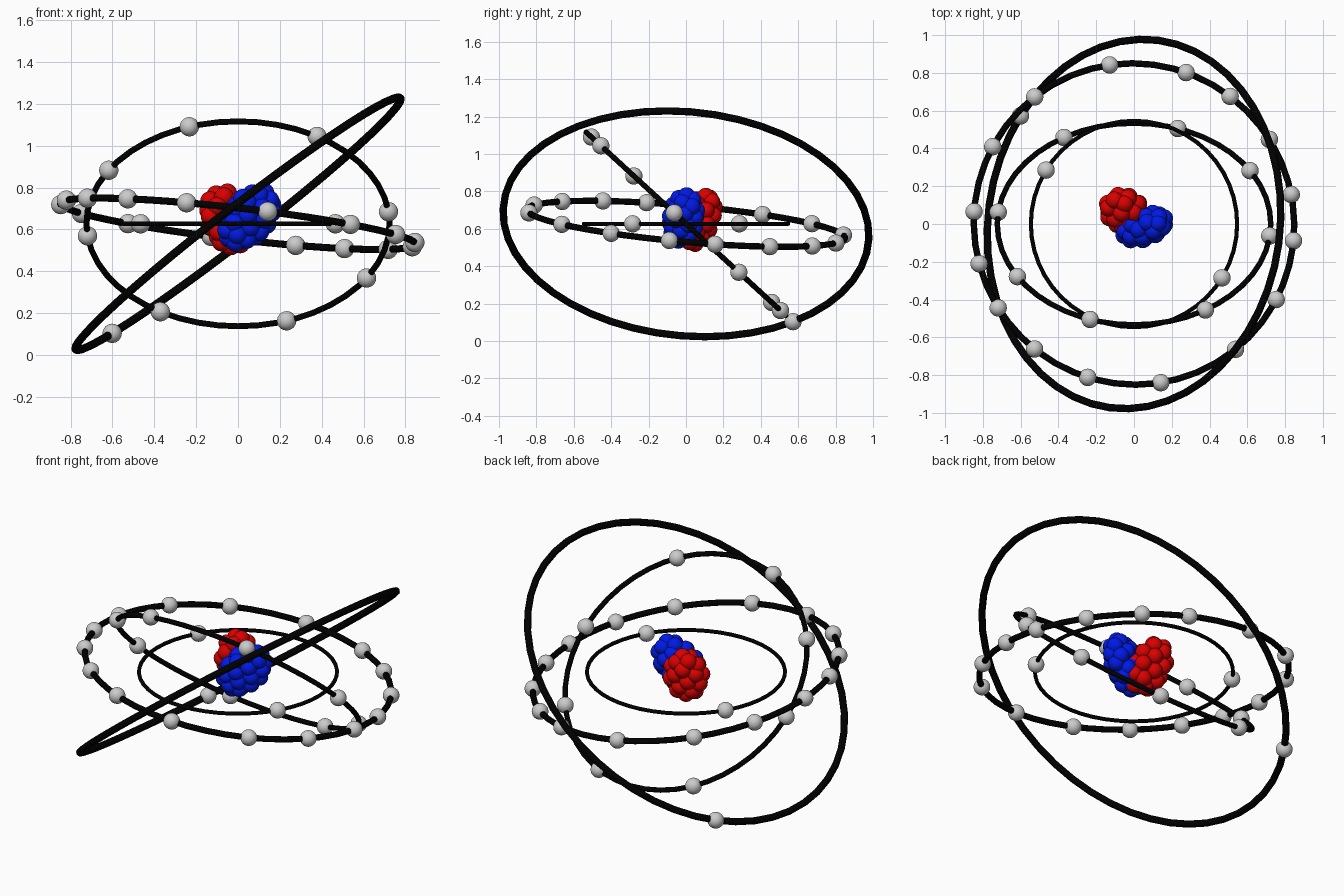
import bpy
from math import radians, cos, sin, pi, sqrt
from mathutils import Vector

if "Cube" in bpy.data.objects:
    bpy.data.objects.remove(bpy.data.objects["Cube"])

CENTER = Vector((0, 0, 0.627))
BALL_R = 0.046


def material(name, rgb):
    m = bpy.data.materials.new(name)
    m.diffuse_color = (*rgb, 1)
    m.use_nodes = True
    m.node_tree.nodes["Principled BSDF"].inputs["Base Color"].default_value = m.diffuse_color
    return m


black = material("black", (0, 0, 0))
red = material("red", (0.7, 0, 0))
blue = material("blue", (0, 0.01, 0.8))


def ball_mesh(name, mat=None):
    """Smooth sphere mesh shared by all balls of one kind."""
    bpy.ops.mesh.primitive_uv_sphere_add(segments=32, ring_count=16, radius=BALL_R)
    ob = bpy.context.object
    bpy.ops.object.shade_smooth()
    mesh = ob.data
    mesh.name = name
    if mat:
        mesh.materials.append(mat)
    bpy.data.objects.remove(ob)
    return mesh


def place(name, mesh, loc):
    ob = bpy.data.objects.new(name, mesh)
    ob.location = loc
    bpy.context.collection.objects.link(ob)


electron = ball_mesh("electron")
proton = ball_mesh("proton", red)
neutron = ball_mesh("neutron", blue)

# Orbits: radius, plane normal, compass angles of the electrons seen from above
orbits = [
    (0.546, (0, 0, 1), [-31.5, 148.5]),
    (0.724, (0, 0.676, 0.737), [65.3, 24.7, -5, -50.3, 245.3, 204.3, 175, 129]),
    (0.854, (0.115, 0.089, 1), [71, 53, 32, 10.6, -6, -28, -51, -80.4,
                                253.2, 231.5, 211.7, 194.4, 175.6, 151.3, 128, 98.7]),
    (0.981, (-0.61, 0.08, 0.788), [136.4]),
]
for i, (radius, normal, angles) in enumerate(orbits, 1):
    n = Vector(normal).normalized()
    # Orbit ring
    bpy.ops.mesh.primitive_torus_add(major_segments=48, minor_segments=12,
                                     major_radius=radius, minor_radius=radius * 0.02,
                                     location=CENTER,
                                     rotation=n.to_track_quat('Z', 'Y').to_euler())
    ring = bpy.context.object
    ring.name = f"orbit_ring_{i}"
    ring.data.materials.append(black)
    bpy.ops.object.shade_smooth()
    # Electrons on the ring
    for k, a in enumerate(angles, 1):
        c, s = cos(radians(a)), sin(radians(a))
        d = Vector((c, s, -(n.x * c + n.y * s) / n.z)).normalized()
        place(f"electron_{i}_{k}", electron, CENTER + d * radius)


def cluster(name, mesh, count, center, radii, lean, skew):
    """Balls spread evenly over a leaning ellipsoid, plus one in the middle."""
    place(f"{name}_core", mesh, center)
    for k in range(count):
        h = 1 - 2 * (k + 0.5) / count
        r, t = sqrt(1 - h * h), k * pi * (3 - sqrt(5))
        x, z = r * cos(t) * radii[0], h * radii[2]
        p = Vector((x + lean[0] * z,
                    r * sin(t) * radii[1] + lean[1] * z + skew * x, z))
        place(f"{name}_{k + 1}", mesh, Vector(center) + p)


# Nucleus: red half at the back left, blue half at the front right
cluster("proton", proton, 28, (-0.05, 0.068, 0.648), (0.092, 0.075, 0.13), (-0.2, 0.3), 0)
cluster("neutron", neutron, 34, (0.055, -0.015, 0.658), (0.1, 0.066, 0.122), (0.4, 0.1), 0.25)
